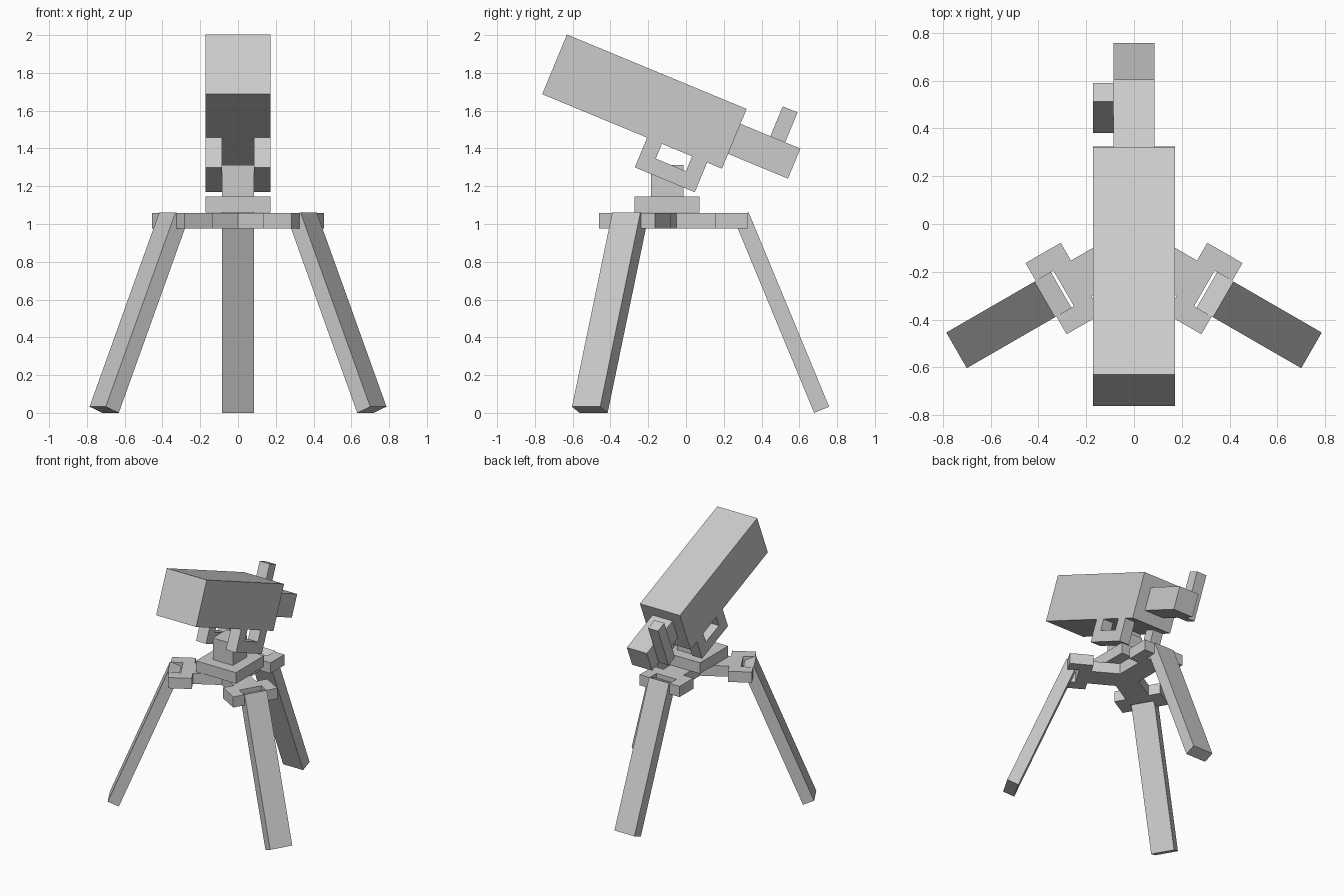
import bpy, bmesh
from math import radians
from mathutils import Matrix, Vector

if "Cube" in bpy.data.objects:
    bpy.data.objects.remove(bpy.data.objects["Cube"])

grey = bpy.data.materials.new("plain_grey")
grey.use_nodes = True
colour = (0.6, 0.6, 0.6, 1)
grey.diffuse_color = colour
grey.node_tree.nodes["Principled BSDF"].inputs["Base Color"].default_value = colour


def finish(name, bm, matrix):
    bmesh.ops.recalc_face_normals(bm, faces=bm.faces)
    mesh = bpy.data.meshes.new(name)
    bm.to_mesh(mesh)
    bm.free()
    mesh.materials.append(grey)
    obj = bpy.data.objects.new(name, mesh)
    obj.matrix_world = matrix
    bpy.context.collection.objects.link(obj)


def box(name, low, high, matrix=Matrix()):
    low, high = Vector(low), Vector(high)
    bm = bmesh.new()
    bmesh.ops.create_cube(bm, size=1)
    bmesh.ops.scale(bm, vec=high - low, verts=bm.verts)
    bmesh.ops.translate(bm, vec=(low + high) / 2, verts=bm.verts)
    finish(name, bm, matrix)


def prism(name, points, push, matrix=Matrix()):
    bm = bmesh.new()
    face = bm.faces.new([bm.verts.new(p) for p in points])
    result = bmesh.ops.extrude_face_region(bm, geom=[face], use_keep_orig=True)
    moved = [v for v in result["geom"] if isinstance(v, bmesh.types.BMVert)]
    bmesh.ops.translate(bm, vec=push, verts=moved)
    finish(name, bm, matrix)


TILT = radians(22.5)
W = 0.086  # half width of the slim parts

# Tilted tube with its eyepiece: local y runs down towards the back
tube = Matrix.Translation((0, -0.22, 1.648)) @ Matrix.Rotation(-TILT, 4, "X")
box("tube", (-2 * W, -0.515, -0.171), (2 * W, 0.515, 0.171), tube)
box("eyepiece_block", (-W, 0.515, -W), (W, 0.858, W), tube)
box("eyepiece_upright", (-2 * W, 0.686, -W), (-W, 0.771, 0.257), tube)

# Open U-shaped brackets under the tube
u_shape = [(0.086, -0.171), (0.086, -0.341), (0.43, -0.341), (0.43, -0.171),
           (0.344, -0.171), (0.344, -0.256), (0.171, -0.256), (0.171, -0.171)]
for name, x in (("right_bracket", -2 * W), ("left_bracket", W)):
    prism(name, [(x, y, z) for y, z in u_shape], (W, 0, 0), tube)

# Mount post and base plate
hub = Matrix.Translation((0, -0.1, 0))
box("mount_post", (-W, -W, 1.14), (W, W, 1.313), hub)
box("base_plate", (-2 * W, -2 * W, 1.06), (2 * W, 2 * W, 1.145), hub)

# Three-armed spider with forked ends
arm = [(0.05, -W), (0.255, -W), (0.255, -2 * W), (0.425, -2 * W),
       (0.425, -W), (0.34, -W), (0.34, W), (0.425, W),
       (0.425, 2 * W), (0.255, 2 * W), (0.255, W)]
outline = []
for k in range(3):
    turn = Matrix.Rotation(radians(90 + 120 * k), 3, "Z")
    outline += [turn @ Vector((r, t, 0.975)) for r, t in arm]
prism("tripod_spider", outline, (0, 0, 0.083), hub)

# Splayed legs, each held in a fork
for k, side in enumerate(("back", "right", "left")):
    leg = (hub @ Matrix.Rotation(radians(120 * k), 4, "Z")
           @ Matrix.Translation((0, 0.605, 0.531)) @ Matrix.Rotation(TILT, 4, "X"))
    box(side + "_leg", (-W, -W / 2, -0.557), (W, W / 2, 0.557), leg)
